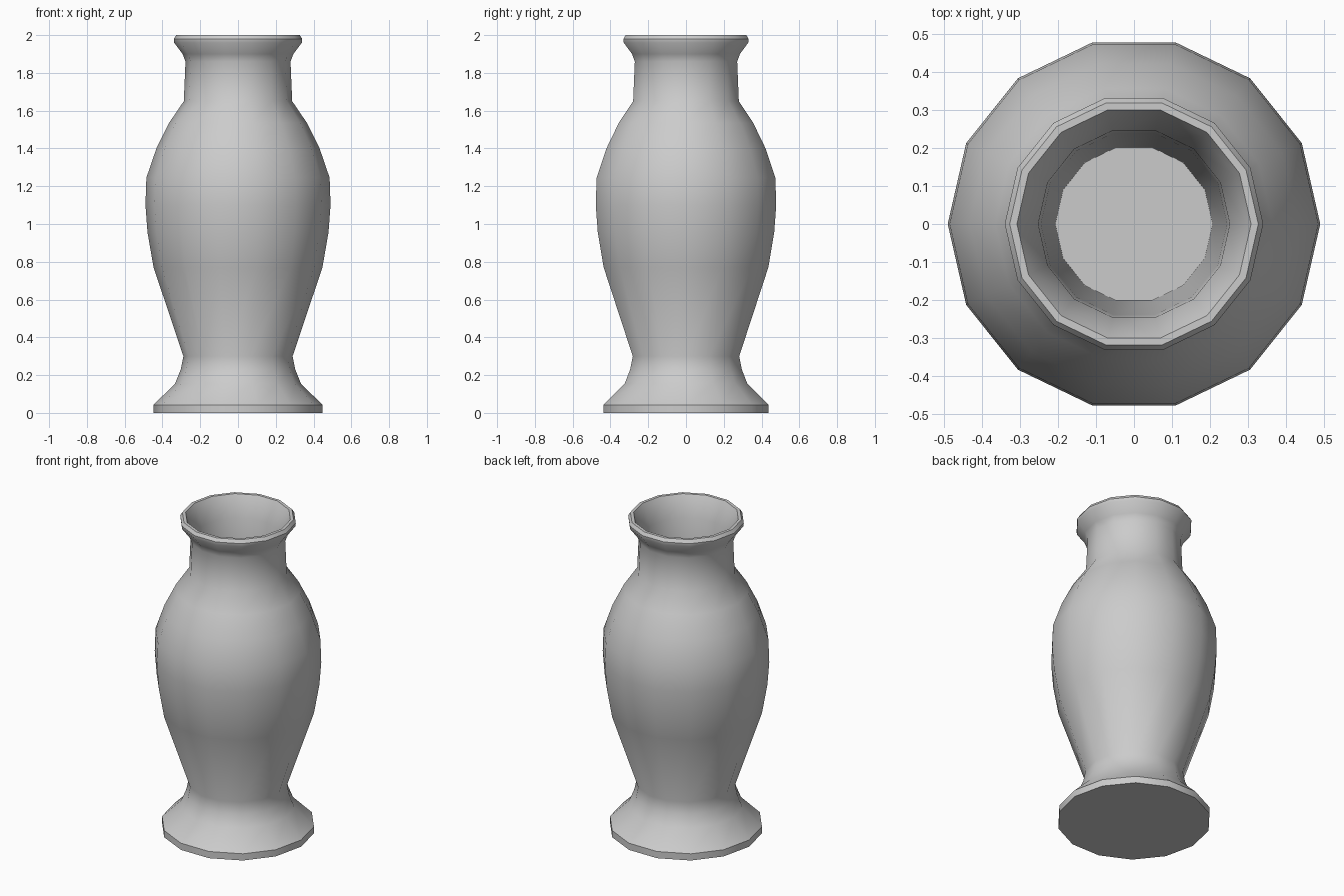
import bpy, bmesh, math

if "Cube" in bpy.data.objects:
    bpy.data.objects.remove(bpy.data.objects["Cube"])

SIDES = 14

# Profile as (radius, height): foot, body, neck, lip, then down the inside
outside = [(0.447, 0), (0.447, 0.043), (0.333, 0.155), (0.303, 0.23), (0.289, 0.30),
           (0.447, 0.77), (0.479, 0.955), (0.49, 1.10), (0.485, 1.245), (0.432, 1.40),
           (0.365, 1.535), (0.287, 1.65), (0.278, 1.86), (0.293, 1.90),
           (0.338, 1.96), (0.34, 1.98), (0.327, 2.0)]
inside = [(0.308, 2.0), (0.295, 1.975), (0.252, 1.87), (0.245, 1.65), (0.207, 0.30)]


def lathe(name, profile):
    bm = bmesh.new()
    rings = []
    for r, z in profile:
        rings.append([bm.verts.new((r * math.cos(2 * math.pi * i / SIDES),
                                    r * math.sin(2 * math.pi * i / SIDES), z))
                      for i in range(SIDES)])
    for a, b in zip(rings, rings[1:]):
        for i in range(SIDES):
            j = (i + 1) % SIDES
            bm.faces.new((a[i], a[j], b[j], b[i]))
    # Underside and inner floor
    bm.faces.new(rings[0][::-1])
    bm.faces.new(rings[-1])
    mesh = bpy.data.meshes.new(name)
    bm.to_mesh(mesh)
    bm.free()
    obj = bpy.data.objects.new(name, mesh)
    bpy.context.collection.objects.link(obj)
    return obj


vase = lathe("vase", outside + inside)
bpy.context.view_layer.objects.active = vase
vase.select_set(True)
bpy.ops.object.shade_smooth_by_angle(angle=math.radians(32))
